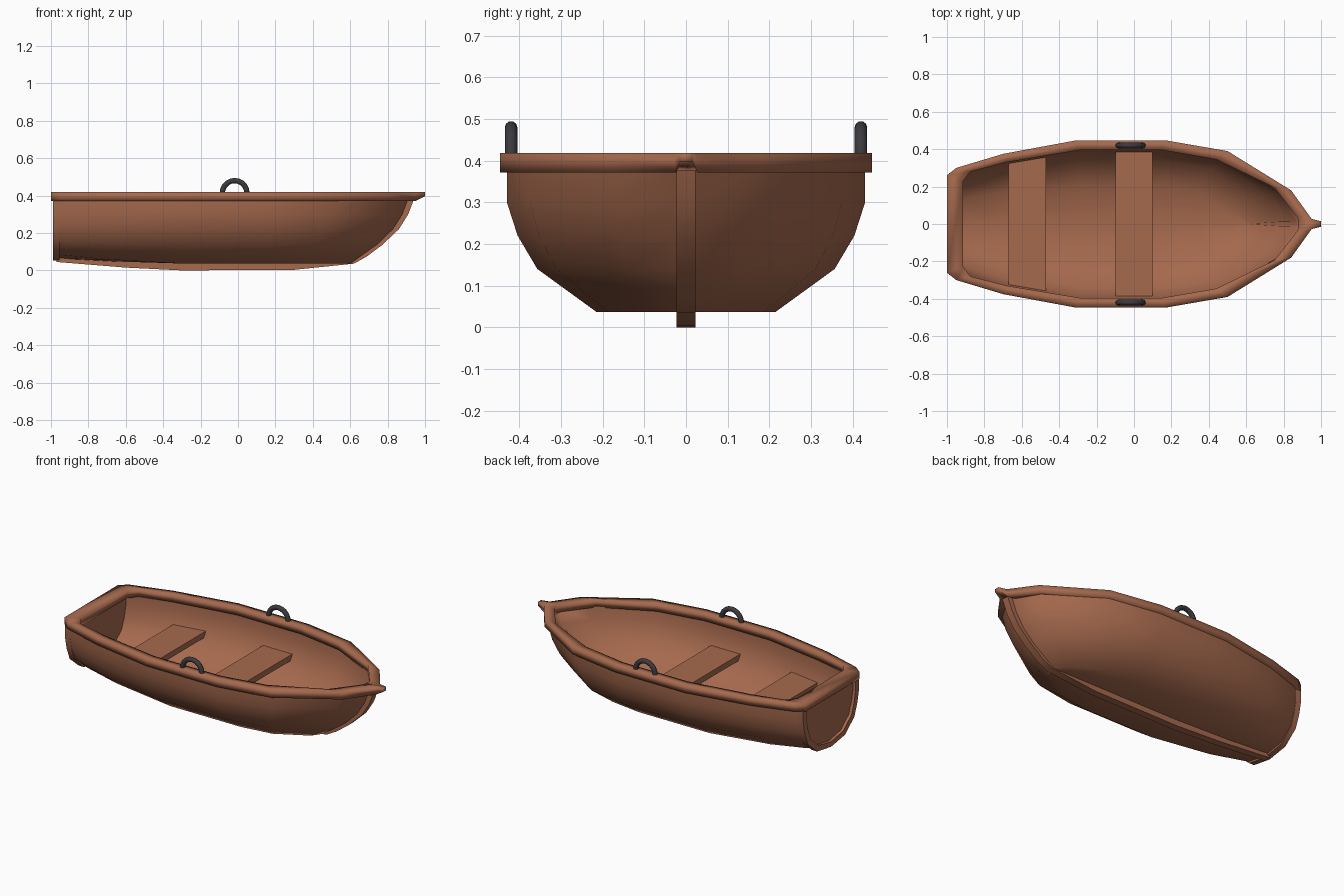
import bpy, bmesh, math
from mathutils import Matrix, Vector

cube = bpy.data.objects.get("Cube")
if cube:
    bpy.data.objects.remove(cube, do_unlink=True)


def material(name, rgb):
    m = bpy.data.materials.new(name)
    m.use_nodes = True
    m.diffuse_color = (*rgb, 1)
    bsdf = m.node_tree.nodes["Principled BSDF"]
    bsdf.inputs["Base Color"].default_value = (*rgb, 1)
    bsdf.inputs["Roughness"].default_value = 0.7
    return m


wood = material("warm_brown_wood", (0.38, 0.142, 0.075))
iron = material("dark_iron", (0.045, 0.041, 0.05))


def finish(name, bm, mat, angle):
    bmesh.ops.recalc_face_normals(bm, faces=bm.faces)
    mesh = bpy.data.meshes.new(name)
    bm.to_mesh(mesh)
    bm.free()
    mesh.materials.append(mat)
    ob = bpy.data.objects.new(name, mesh)
    bpy.context.collection.objects.link(ob)
    bpy.ops.object.select_all(action='DESELECT')
    ob.select_set(True)
    bpy.context.view_layer.objects.active = ob
    bpy.ops.object.shade_smooth_by_angle(angle=math.radians(angle))


def join_loops(bm, a, b):
    """Quads between two closed rings of vertices."""
    for i in range(len(a)):
        j = (i + 1) % len(a)
        bm.faces.new((a[i], a[j], b[j], b[i]))


def prism(name, outline, axis, lo, hi, angle=30):
    """Extrude a 2D outline along one axis."""
    bm = bmesh.new()
    ends = []
    for a in (lo, hi):
        ring = []
        for p in outline:
            co = list(p)
            co.insert(axis, a)
            ring.append(bm.verts.new(co))
        ends.append(ring)
        bm.faces.new(ring)
    join_loops(bm, *ends)
    finish(name, bm, wood, angle)


# Cross-section: width fraction, height, stem position at that height
SECTION = [(1, .38, .91), (1, .30, .88), (.94, .22, .83),
           (.83, .14, .75), (.5, .037, .61), (0, .037, .61)]
MID, TOP = .17, .38


def rib(x, half, floor_lift, rise):
    """One full rib from left gunwale round to the right one."""
    pts = []
    for f, z, stem in SECTION:
        low = (TOP - z) / (TOP - .037)
        bilge = rise * .8 if f == .5 else 0
        px = x if x <= MID else MID + (x - MID) * (stem - MID) / (.91 - MID)
        pts.append(Vector((px, half * f, z + low * (rise + floor_lift) + bilge)))
    return pts + [Vector((p.x, -p.y, p.z)) for p in reversed(pts[:-1])]


def shell(bm, stations, lift):
    """Loft the ribs, close both ends and return the open top ring."""
    rows = [[bm.verts.new(p) for p in rib(x, h, lift, rise)] for x, h, rise in stations]
    for a, b in zip(rows, rows[1:]):
        for i in range(len(a) - 1):
            bm.faces.new((a[i], a[i + 1], b[i + 1], b[i]))
    bm.faces.new(rows[0])
    bm.faces.new(rows[-1])
    return [r[0] for r in rows] + [r[-1] for r in reversed(rows)]


# Hull: outer and inner skins joined along the top
outer = [(-.972, .264, .028), (-.92, .288, .024), (-.70, .36, .012), (-.31, .43, 0),
         (.17, .43, 0), (.5, .375, 0), (.82, .17, 0), (.91, .02, 0)]
inner = [(-.94, .25, .028), (-.90, .272, .024), (-.69, .34, .012), (-.30, .408, 0),
         (.16, .408, 0), (.48, .355, 0), (.79, .165, 0), (.888, .018, 0)]
bm = bmesh.new()
join_loops(bm, shell(bm, outer, 0), shell(bm, inner, .022))
finish("hull", bm, wood, 60)

# Gunwale: rectangular rail around the top, ending in a small bow tip
rail_out = [(-1, .26), (-.95, .30), (-.70, .375), (-.31, .447), (.17, .447),
            (.50, .39), (.84, .18), (.95, .027), (1, .015)]
rail_in = [(-.915, .225), (-.875, .28), (-.68, .33), (-.29, .395), (.15, .395),
           (.44, .345), (.75, .195), (.87, .04), (.88, .02)]
bm = bmesh.new()
loops = []
for pts, top in ((rail_out, False), (rail_out, True), (rail_in, True), (rail_in, False)):
    ring = pts + [(x, -y) for x, y in reversed(pts)]
    loops.append([bm.verts.new((x, y, .418 if top else (.397 if x > .99 else .372)))
                  for x, y in ring])
for k in range(4):
    join_loops(bm, loops[k], loops[(k + 1) % 4])
finish("gunwale", bm, wood, 180)

# Keel and stem: one strip following the centre line
keel_low = [(-.97, .045), (-.6, .015), (-.3, 0), (.3, .003), (.62, .036), (.69, .075),
            (.77, .135), (.86, .22), (.91, .30), (.94, .378)]
keel_high = [(-.97, .08), (-.6, .055), (-.3, .045), (.3, .045), (.59, .05), (.66, .10),
             (.73, .15), (.82, .235), (.87, .31), (.90, .378)]
prism("keel", keel_low + keel_high[::-1], 1, -.023, .023)

# Transom frame: raised U-shaped band around the stern panel
edge = [(p.y, p.z) for p in rib(-.97, .272, -.013, .028)]
inset = [(p.y, p.z) for p in rib(-.97, .238, .018, .028)]
prism("transom_frame", edge + inset[::-1], 0, -.99, -.955, 45)

# Seats: planks whose ends follow the hull sides
for name, x0, x1, y0, y1 in (("middle_seat", -.10, .10, .389, .389),
                             ("rear_seat", -.67, -.47, .33, .361)):
    prism(name, [(x0, y0), (x1, y1), (x1, -y1), (x0, -y0)], 2, .203, .238)

# Oarlocks: half rings standing on the rails
for name, side in (("left_side_oarlock", 1), ("right_side_oarlock", -1)):
    bm = bmesh.new()
    circle = bmesh.ops.create_circle(bm, segments=10, radius=.015,
                                     matrix=Matrix.Translation((.066, 0, 0)))
    bmesh.ops.spin(bm, geom=circle["verts"] + bm.edges[:], cent=(0, 0, 0),
                   axis=(0, 1, 0), angle=-math.pi, steps=10)
    bmesh.ops.holes_fill(bm, edges=[e for e in bm.edges if e.is_boundary])
    bmesh.ops.translate(bm, verts=bm.verts, vec=(-.018, .42 * side, .414))
    finish(name, bm, iron, 60)
